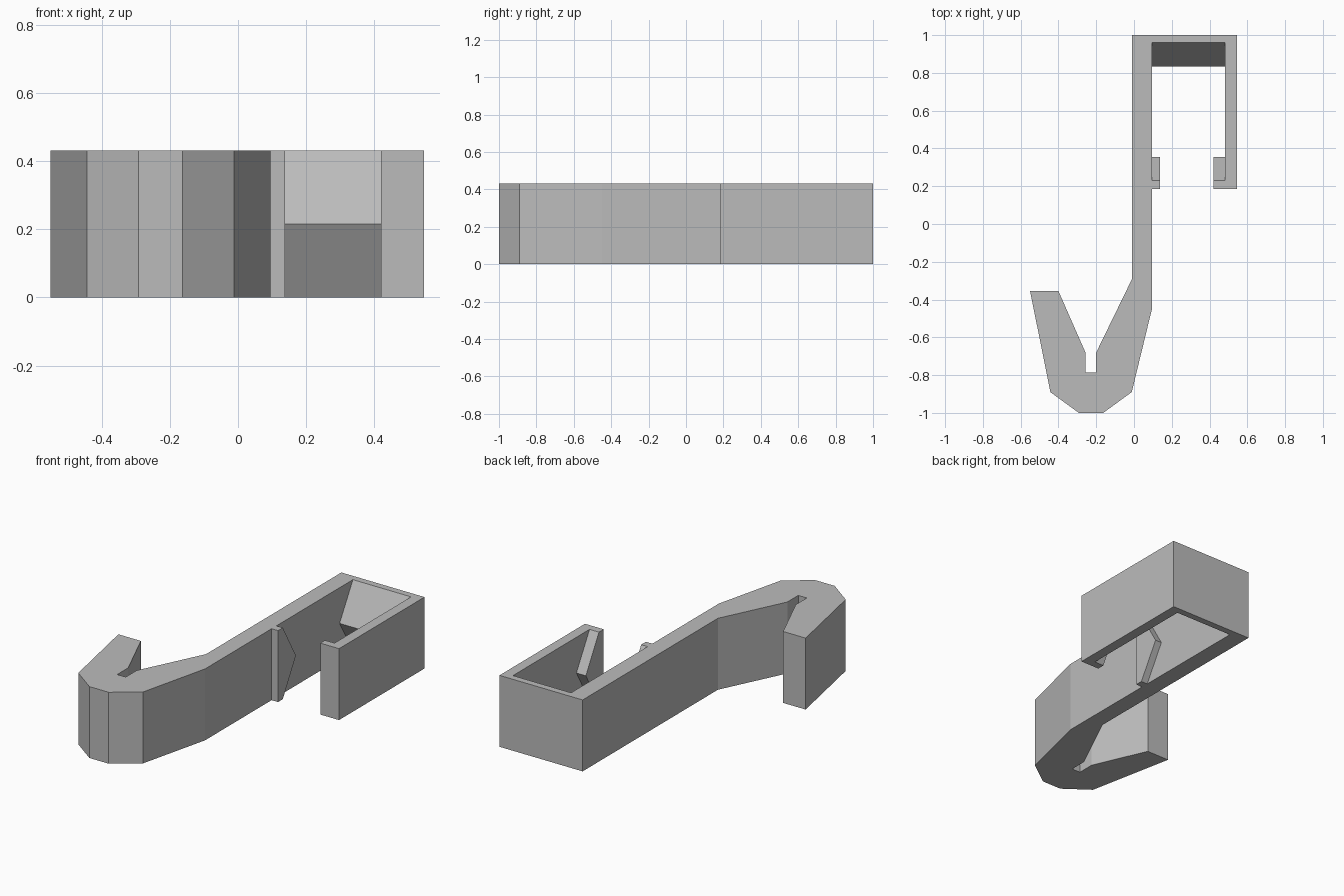
import bpy, bmesh

if "Cube" in bpy.data.objects:
    bpy.data.objects.remove(bpy.data.objects["Cube"])

HEIGHT = 0.431
# Outline of the hook and clip; third value is the y of the point at mid height
OUTLINE = [
    # clip: outside, free lip, cavity, second lip
    (-0.01, 1.0), (0.545, 1.0), (0.545, 0.185), (0.42, 0.185),
    (0.42, 0.23, 0.355), (0.483, 0.23, 0.355),
    (0.483, 0.96, 0.833), (0.095, 0.96, 0.833),
    (0.095, 0.23, 0.355), (0.138, 0.23, 0.355), (0.138, 0.185), (0.095, 0.185),
    # stem and outside of the hook
    (0.095, -0.45), (-0.012, -0.89), (-0.163, -1.0), (-0.292, -1.0),
    (-0.443, -0.89), (-0.55, -0.355),
    # inside of the hook and its slot
    (-0.4, -0.355), (-0.257, -0.68), (-0.257, -0.785),
    (-0.2, -0.785), (-0.2, -0.68), (-0.01, -0.29),
]

grey = bpy.data.materials.new("grey plastic")
grey.diffuse_color = (0.5, 0.5, 0.5, 1)
grey.use_nodes = True
grey.node_tree.nodes["Principled BSDF"].inputs["Base Color"].default_value = grey.diffuse_color

# Three stacked outlines; the middle one forms the pointed gripping ridges
bm = bmesh.new()
rings = [[bm.verts.new((p[0], p[-1] if level == 1 else p[1], level * HEIGHT / 2))
          for p in OUTLINE] for level in range(3)]
n = len(OUTLINE)
for low, high in zip(rings, rings[1:]):
    for i in range(n):
        j = (i + 1) % n
        bm.faces.new((low[i], low[j], high[j], high[i]))
bm.faces.new(rings[0])
bm.faces.new(rings[2])

# Concave caps split cleanly, then normals made consistent
caps = [f for f in bm.faces if len(f.verts) > 4]
bmesh.ops.triangulate(bm, faces=caps, ngon_method='EAR_CLIP')
bmesh.ops.recalc_face_normals(bm, faces=bm.faces)

mesh = bpy.data.meshes.new("hook_clip")
bm.to_mesh(mesh)
bm.free()
mesh.materials.append(grey)
bpy.context.collection.objects.link(bpy.data.objects.new("hook_clip", mesh))
